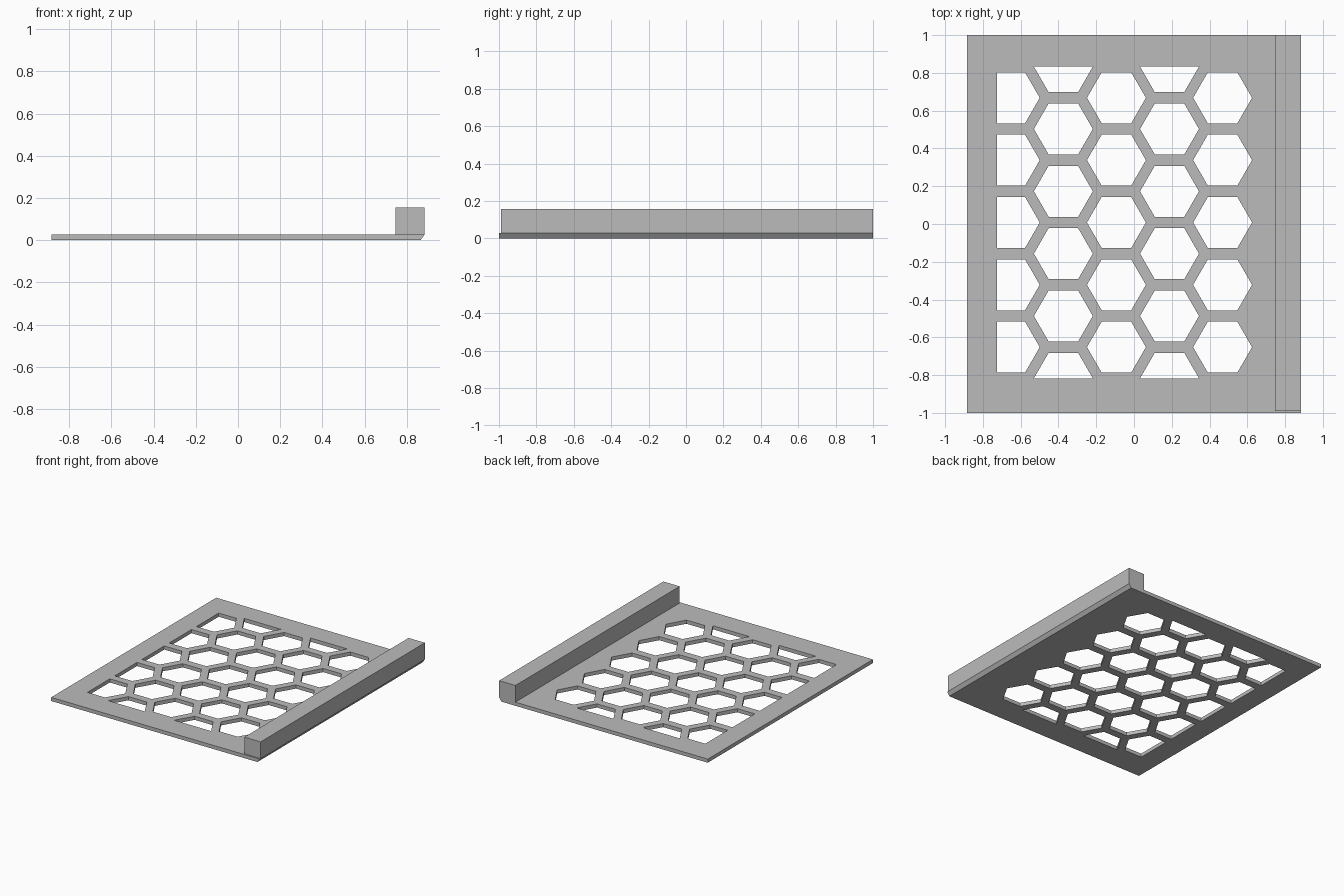
import bpy, bmesh
from math import cos, sin, pi

cube = bpy.data.objects.get("Cube")
if cube:
    bpy.data.objects.remove(cube)

HALF_X, HALF_Y, THICK = 0.885, 1.0, 0.028
CHAMFER = 0.02
RADIUS, COL_STEP, ROW_STEP = 0.156, 0.281, 0.33
MID_Y, LEFT_LIMIT, Y_LIMIT = 0.008, -0.726, 0.825

grey = bpy.data.materials.new("plain grey")
grey.use_nodes = True
colour = (0.5, 0.5, 0.5, 1)
grey.diffuse_color = colour
grey.node_tree.nodes["Principled BSDF"].inputs["Base Color"].default_value = colour


def make_object(name, bm):
    bmesh.ops.recalc_face_normals(bm, faces=bm.faces)
    mesh = bpy.data.meshes.new(name)
    bm.to_mesh(mesh)
    bm.free()
    mesh.materials.append(grey)
    obj = bpy.data.objects.new(name, mesh)
    bpy.context.collection.objects.link(obj)
    return obj


def add_loop(bm, points):
    verts = [bm.verts.new((x, y, 0)) for x, y in points]
    for a, b in zip(verts, verts[1:] + verts[:1]):
        bm.edges.new((a, b))


def hexagon(cx, cy):
    """Hexagon outline, cut off where it leaves the perforated area."""
    points = []
    for i in range(6):
        x = max(cx + RADIUS * cos(i * pi / 3), LEFT_LIMIT)
        y = cy + RADIUS * sin(i * pi / 3)
        points.append((x, max(MID_Y - Y_LIMIT, min(MID_Y + Y_LIMIT, y))))
    return points


# Plate outline with staggered honeycomb holes
bm = bmesh.new()
add_loop(bm, [(-HALF_X, -HALF_Y), (HALF_X, -HALF_Y), (HALF_X, HALF_Y), (-HALF_X, HALF_Y)])
for col in range(5):
    rows = 5 + col % 2
    for row in range(rows):
        add_loop(bm, hexagon(-0.655 + col * COL_STEP,
                             MID_Y + (row - (rows - 1) / 2) * ROW_STEP))
bmesh.ops.triangle_fill(bm, use_beauty=True, edges=bm.edges[:], normal=(0, 0, 1))

# Thickness, then the chamfer under the right edge
top = bmesh.ops.extrude_face_region(bm, geom=bm.faces[:], use_keep_orig=True)
for v in [g for g in top["geom"] if isinstance(g, bmesh.types.BMVert)]:
    v.co.z = THICK
for v in bm.verts:
    if v.co.z == 0 and v.co.x > HALF_X - 0.001:
        v.co.x -= CHAMFER
make_object("perforated_plate", bm)

# Raised bar along the right edge, set back slightly at the front
BAR_X, BAR_FRONT, BAR_TOP = 0.747, -0.99, 0.156
bm = bmesh.new()
bmesh.ops.create_cube(bm, size=1)
for v in bm.verts:
    v.co.x = HALF_X if v.co.x > 0 else BAR_X
    v.co.y = HALF_Y if v.co.y > 0 else BAR_FRONT
    v.co.z = BAR_TOP if v.co.z > 0 else THICK
make_object("edge_bar", bm)
